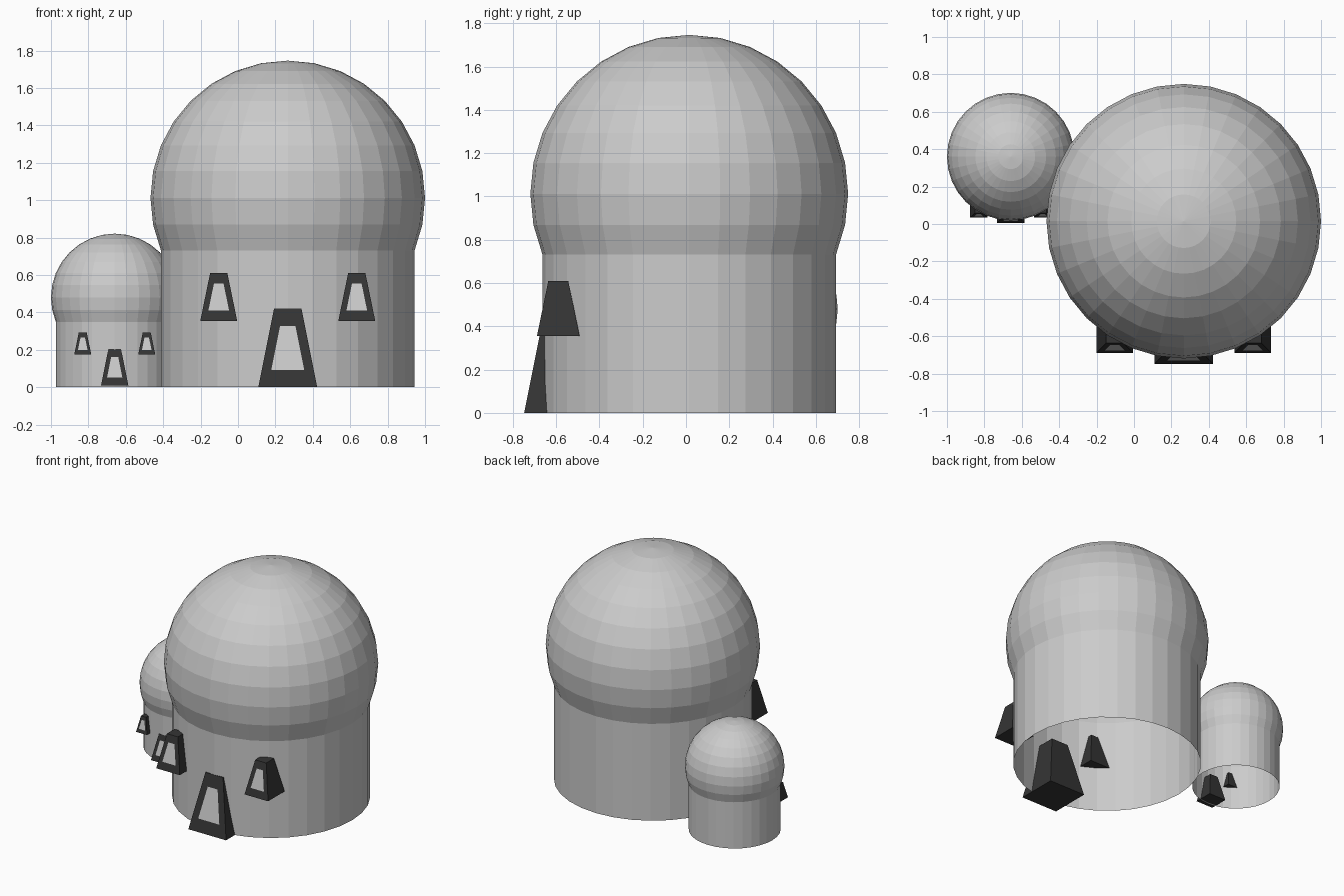
import bpy, bmesh, math
from mathutils import Vector

if "Cube" in bpy.data.objects:
    bpy.data.objects.remove(bpy.data.objects["Cube"])


def material(name, value):
    m = bpy.data.materials.new(name)
    m.diffuse_color = (value, value, value, 1)
    m.use_nodes = True
    m.node_tree.nodes["Principled BSDF"].inputs["Base Color"].default_value = m.diffuse_color
    return m


DARK = material("dark_frame", 0.035)
PANE = material("grey_pane", 0.8)


def finish(bm, name, loc, mats=()):
    mesh = bpy.data.meshes.new(name)
    bm.to_mesh(mesh)
    bm.free()
    for m in mats:
        mesh.materials.append(m)
    ob = bpy.data.objects.new(name, mesh)
    ob.location = loc
    bpy.context.collection.objects.link(ob)
    return ob


def domed_tower(name, loc, radius):
    # sphere trimmed below its waist, rim pulled straight down to the ground
    bm = bmesh.new()
    bmesh.ops.create_uvsphere(bm, u_segments=32, v_segments=16, radius=radius)
    cut = -radius * math.sin(math.radians(22.5)) - 0.001
    bmesh.ops.delete(bm, geom=[v for v in bm.verts if v.co.z < cut], context='VERTS')
    rim = [e for e in bm.edges if e.is_boundary]
    new = bmesh.ops.extrude_edge_only(bm, edges=rim)['geom']
    for v in new:
        if isinstance(v, bmesh.types.BMVert):
            v.co.z = -loc[2]
    bmesh.ops.recalc_face_normals(bm, faces=bm.faces)
    return finish(bm, name, loc)


def tapered_frame(name, loc, base, top, height):
    # square tapered block with a lighter pane scaled into its front face
    bm = bmesh.new()
    bmesh.ops.create_cube(bm, size=1)
    for v in bm.verts:
        w = top if v.co.z > 0 else base
        v.co = Vector((v.co.x * w, v.co.y * w, (v.co.z + 0.5) * height))
    bm.normal_update()
    front = min(bm.faces, key=lambda f: f.normal.y)
    center = sum((v.co for v in front.verts), Vector()) / 4
    bmesh.ops.inset_individual(bm, faces=[front], thickness=0.01 * base)
    corners = sorted(front.verts, key=lambda v: (v.co.z, v.co.x))
    targets = [(-base, 0), (base, 0), (-top, height), (top, height)]
    for v, (x, z) in zip(corners, targets):
        y = -(base if z == 0 else top) / 2
        v.co = center + (Vector((x / 2, y, z)) - center) * 0.56
    front.material_index = 1
    return finish(bm, name, loc, (DARK, PANE))


def house(prefix, x, y, z, s, dome_z, radius):
    domed_tower(prefix + "_domed_tower", (x, y, dome_z), radius)
    fy = y - 0.605 * s
    tapered_frame(prefix + "_door", (x, fy, z), 0.315 * s, 0.147 * s, 0.42 * s)
    for side, label in ((-1, "left"), (1, "right")):
        tapered_frame(f"{prefix}_{label}_window", (x + side * 0.369 * s, fy, z + 0.355 * s),
                      0.197 * s, 0.092 * s, 0.255 * s)


house("large", 0.266, 0.015, 0.0, 1.0, 1.012, 0.734)
house("small", -0.659, 0.36, 0.009, 0.4635, 0.48, 0.341)
